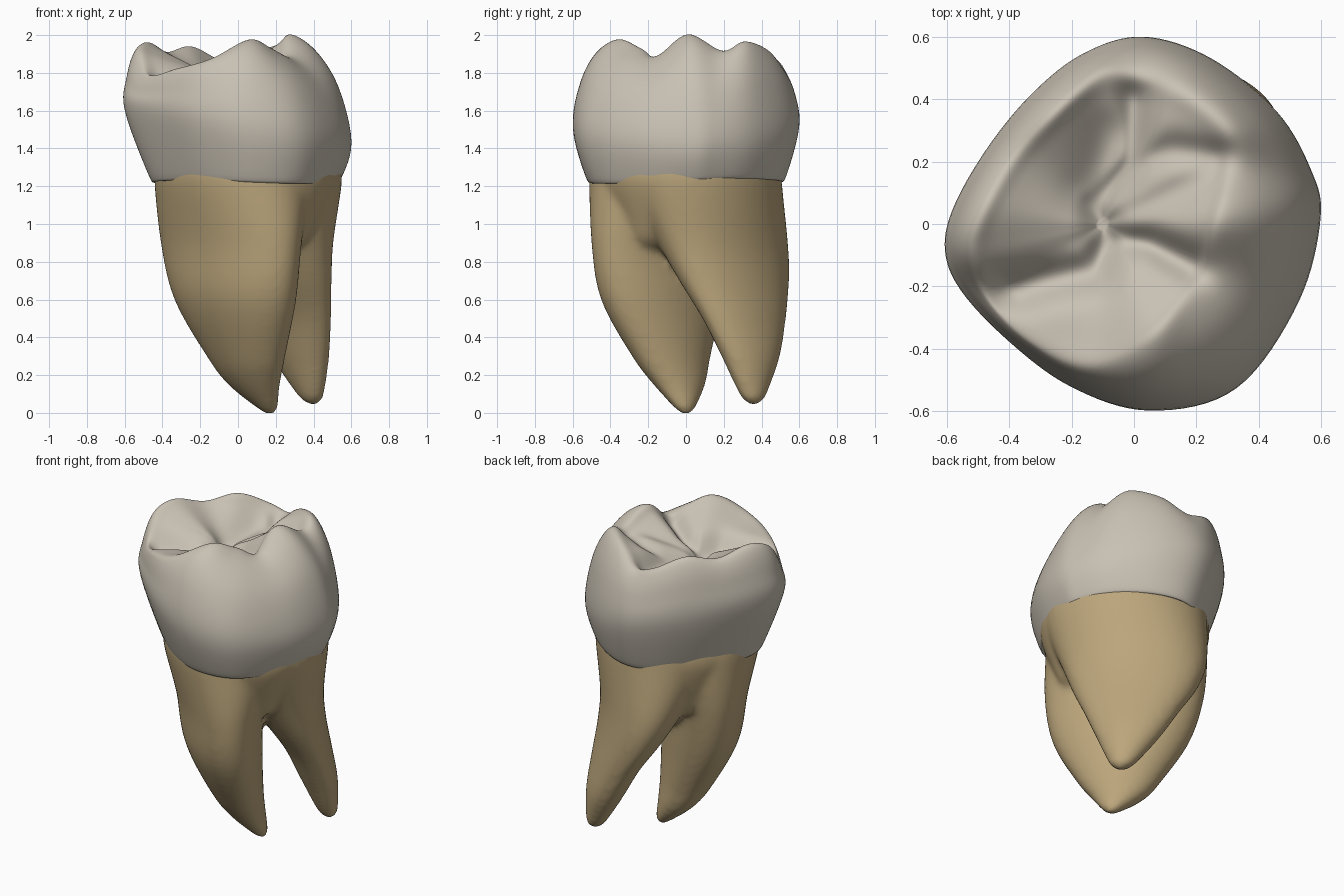
import bpy, bmesh, math
from mathutils import Vector

if "Cube" in bpy.data.objects:
    bpy.data.objects.remove(bpy.data.objects["Cube"])


def material(name, rgb):
    m = bpy.data.materials.new(name)
    m.diffuse_color = (*rgb, 1)
    m.use_nodes = True
    m.node_tree.nodes["Principled BSDF"].inputs["Base Color"].default_value = m.diffuse_color
    return m


def spline(pts, steps, closed=False):
    """Catmull-Rom curve through vectors of any size."""
    n = len(pts)
    out = []
    for i in range(n if closed else n - 1):
        idx = [i - 1, i, i + 1, i + 2]
        a, b, c, d = [pts[k % n] if closed else pts[min(max(k, 0), n - 1)] for k in idx]
        for s in range(steps):
            t = s / steps
            out.append(0.5 * (2 * b + (c - a) * t + (2 * a - 5 * b + 4 * c - d) * t * t
                              + (3 * b - a - 3 * c + d) * t ** 3))
    if not closed:
        out.append(pts[-1].copy())
    return out


def loft(bm, rings):
    """Skin closed rings of equal length and cap both ends."""
    vs = [[bm.verts.new(p) for p in r] for r in rings]
    n = len(rings[0])
    for a, b in zip(vs, vs[1:]):
        for j in range(n):
            k = (j + 1) % n
            bm.faces.new((a[j], a[k], b[k], b[j]))
    bm.faces.new(vs[0][::-1])
    bm.faces.new(vs[-1])


def finish(bm, name, mat):
    bmesh.ops.remove_doubles(bm, verts=bm.verts, dist=0.0005)
    bmesh.ops.recalc_face_normals(bm, faces=bm.faces)
    for f in bm.faces:
        f.smooth = True
    me = bpy.data.meshes.new(name)
    bm.to_mesh(me)
    bm.free()
    me.materials.append(mat)
    ob = bpy.data.objects.new(name, me)
    bpy.context.collection.objects.link(ob)
    return ob


def soften(ob, times):
    m = ob.modifiers.new("soften", 'SMOOTH')
    m.factor = 0.5
    m.iterations = times


enamel = material("enamel ivory", (0.58, 0.53, 0.45))
dentine = material("root tan", (0.50, 0.38, 0.20))

# Crown: widest outline, seen from above, counterclockwise from +x
belly = [(0.60, 0.02), (0.57, 0.17), (0.46, 0.36), (0.25, 0.53),
         (0.03, 0.60), (-0.16, 0.545), (-0.32, 0.42), (-0.46, 0.25),
         (-0.57, 0.06), (-0.60, -0.08), (-0.55, -0.21), (-0.40, -0.37),
         (-0.20, -0.52), (0.05, -0.60), (0.33, -0.53), (0.53, -0.25)]
# Crest of the cusps: x, y, z and how fast the inner slope falls
crest = [(0.28, 0.01, 2.01, 1.0), (0.32, 0.18, 1.925, 1.0),
         (0.30, 0.31, 1.97, 1.0), (0.15, 0.43, 1.925, 1.0),
         (0.02, 0.47, 1.85, 1.5), (-0.10, 0.48, 1.87, 1.9),
         (-0.25, 0.36, 1.945, 1.9), (-0.38, 0.22, 1.91, 1.6),
         (-0.48, 0.05, 1.965, 1.0), (-0.52, -0.09, 1.92, 1.0),
         (-0.46, -0.23, 1.80, 1.2), (-0.33, -0.37, 1.82, 1.0),
         (-0.14, -0.45, 1.875, 1.0), (0.06, -0.37, 1.98, 1.0),
         (0.17, -0.26, 1.935, 1.0), (0.25, -0.15, 1.90, 1.0)]
# Grooves of the chewing surface: depth, width, path
grooves = [(0.09, 0.06, [(-0.50, -0.25), (-0.30, -0.19), (-0.13, -0.15), (-0.08, -0.06)]),
           (0.06, 0.05, [(-0.08, -0.06), (0.05, -0.06), (0.20, -0.14), (0.30, -0.20)]),
           (0.07, 0.05, [(-0.08, -0.06), (-0.13, 0.07), (0.0, 0.20), (0.0, 0.42)]),
           (0.05, 0.045, [(0.0, 0.20), (0.12, 0.24), (0.32, 0.22)]),
           (0.05, 0.09, [(-0.13, 0.12), (-0.06, 0.28)])]
pit = Vector((-0.10, 0.0, 1.785))


def path_distance(p, path):
    best = 9
    for a, b in zip(path, path[1:]):
        a, b = Vector(a), Vector(b)
        t = max(0, min(1, (p - a).dot(b - a) / (b - a).length_squared))
        best = min(best, (p - a - (b - a) * t).length)
    return best


columns = []
for (bx, by), (cx, cy, cz, fall) in zip(belly, crest):
    ang = math.atan2(by, bx)
    neck = Vector((0.04 + 0.85 * bx, 0.885 * by,
                   1.235 + 0.025 * math.cos(ang - math.pi / 4) ** 2))
    bz = 1.52 - 0.14 * bx
    col = [Vector((neck.x * 0.95, neck.y * 0.95, neck.z - 0.02)), neck,
           Vector((bx * 1.005, by * 1.005, bz))]
    full = max(0, min(1, 0.5 - bx))                           # steeper wall on the left
    for f, h in ((0.22 - 0.10 * full, 0.52), (0.6 - 0.12 * full, 0.85), (1, 1)):
        col.append(Vector((bx + (cx - bx) * f, by + (cy - by) * f, bz + (cz - bz) * h)))
    for s in (0.85, 0.65, 0.42, 0.2, 0.0):                    # chewing surface
        rim = 1.92 + (cz - 1.92) * s
        col.append(Vector((pit.x + (cx - pit.x) * s, pit.y + (cy - pit.y) * s,
                           pit.z + (rim - pit.z) * s ** fall)))
    columns.append(col)
rings = [spline(list(r), 8, True) for r in zip(*columns)]
fine = [spline(list(c), 6) for c in zip(*rings)]
for col in fine:
    for i, p in enumerate(col):
        if i > 28:
            fade = min(1, (i - 28) / 8)
            p.z -= fade * max(d * math.exp(-(path_distance(p.xy, path) / w) ** 2)
                              for d, w, path in grooves)
bm = bmesh.new()
loft(bm, [list(r) for r in zip(*fine)][:-1])
soften(finish(bm, "crown", enamel), 9)

# Roots: flattened sections on diagonal axes u = (1, 1), w = (-1, 1)
# each row: z, centre u, centre w, half width u, half width w
front_root = [(-0.012, 0.12, -0.12, 0.006, 0.006), (0.02, 0.11, -0.115, 0.045, 0.055),
              (0.15, 0.035, -0.085, 0.11, 0.16), (0.30, -0.025, -0.085, 0.155, 0.25),
              (0.60, -0.10, -0.08, 0.22, 0.40), (0.90, -0.115, -0.065, 0.25, 0.465),
              (1.22, -0.09, -0.05, 0.35, 0.47), (1.34, -0.08, -0.05, 0.35, 0.46)]
back_root = [(0.04, 0.537, -0.028, 0.006, 0.006), (0.065, 0.53, -0.025, 0.045, 0.055),
             (0.13, 0.515, -0.015, 0.07, 0.10), (0.30, 0.474, 0.01, 0.11, 0.19),
             (0.50, 0.41, 0.025, 0.14, 0.28), (0.70, 0.325, 0.035, 0.19, 0.365),
             (0.90, 0.25, 0.025, 0.25, 0.42), (1.22, 0.15, -0.03, 0.37, 0.47),
             (1.34, 0.14, -0.03, 0.37, 0.46)]
trunk = [(0.83, 0.06, -0.03, 0.03, 0.2), (0.89, 0.06, -0.03, 0.12, 0.37),
         (1.02, 0.05, -0.04, 0.28, 0.43), (1.22, 0.03, -0.05, 0.455, 0.49),
         (1.34, 0.03, -0.05, 0.455, 0.48)]
bm = bmesh.new()
q = math.sqrt(0.5)
for rows in (front_root, back_root, trunk):
    sections = []
    for z, cu, cw, a, b in spline([Vector(r) for r in rows], 5):
        ring = []
        for i in range(48):
            t = math.tau * i / 48
            u, w = cu + a * math.cos(t), cw + b * math.sin(t)
            ring.append(Vector(((u - w) * q, (u + w) * q, z)))
        sections.append(ring)
    loft(bm, sections)
roots = finish(bm, "roots", dentine)

# Fuse the roots and trunk and soften the fork
fuse = roots.modifiers.new("fuse", 'REMESH')
fuse.mode = 'VOXEL'
fuse.voxel_size = 0.016
fuse.use_smooth_shade = True
soften(roots, 14)
